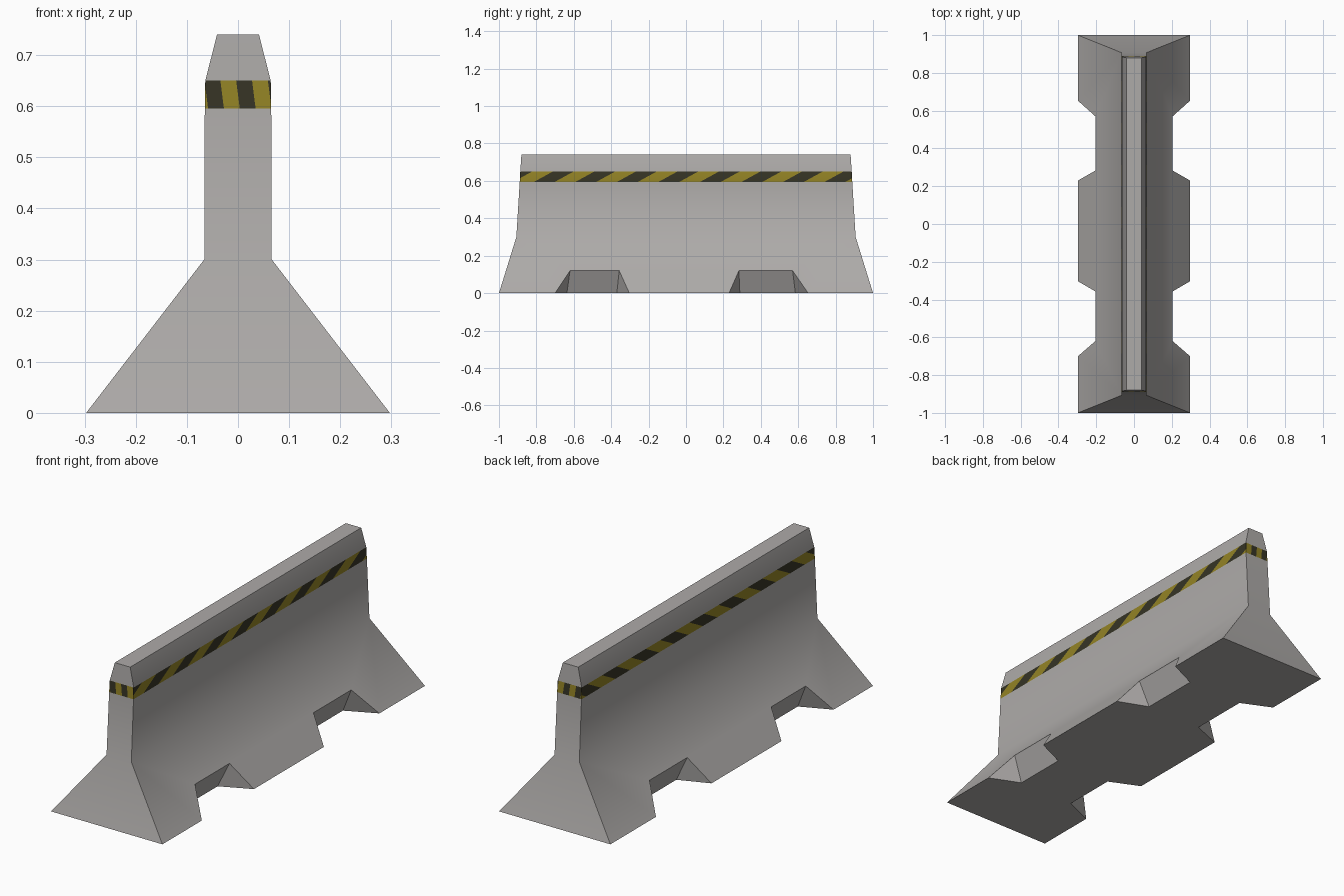
import bpy, bmesh, math
from mathutils import Vector

if "Cube" in bpy.data.objects:
    bpy.data.objects.remove(bpy.data.objects["Cube"])


def material(name, rgb):
    m = bpy.data.materials.new(name)
    m.diffuse_color = (*rgb, 1)
    m.use_nodes = True
    m.node_tree.nodes["Principled BSDF"].inputs["Base Color"].default_value = m.diffuse_color
    return m


# Profile levels: height, half width, half length
LEVELS = [(0, 0.297, 1.0), (0.30, 0.066, 0.907), (0.595, 0.065, 0.889),
          (0.65, 0.064, 0.886), (0.74, 0.041, 0.88)]
BAND = 2                      # the level where the striped band starts
# Foot notches: outer start, top start, top end, outer end, floor start, floor end (y)
NOTCHES = [(-0.70, -0.62, -0.357, -0.303, -0.637, -0.37),
           (0.23, 0.283, 0.57, 0.653, 0.288, 0.585)]
NOTCH_Z, FLOOR_X = 0.12, 0.15
FOOT_X = LEVELS[0][1]
NOTCH_X = FOOT_X + (LEVELS[1][1] - FOOT_X) * NOTCH_Z / LEVELS[1][0]

bm = bmesh.new()


def face(points):
    return bm.faces.new([bm.verts.new(p) for p in points])


floor = []
for s in (1, -1):
    # Lower slope with the notches cut out of its bottom edge
    slope, base = [(s * FOOT_X, -1, 0)], [(s * FOOT_X, -1, 0)]
    for a, b, c, d, e, f in NOTCHES:
        oa, od = (s * FOOT_X, a, 0), (s * FOOT_X, d, 0)
        tb, tc = (s * NOTCH_X, b, NOTCH_Z), (s * NOTCH_X, c, NOTCH_Z)
        fe, ff = (s * FLOOR_X, e, 0), (s * FLOOR_X, f, 0)
        slope += [oa, tb, tc, od]
        base += [oa, fe, ff, od]
        face([oa, fe, tb])
        face([od, tc, ff])
        face([fe, ff, tc, tb])
    slope.append((s * FOOT_X, 1, 0))
    base.append((s * FOOT_X, 1, 0))
    z, hx, hy = LEVELS[1]
    face(slope + [(s * hx, hy, z), (s * hx, -hy, z)])
    floor += base if s == 1 else base[::-1]

    # Upper side walls and both ends
    for i, ((z0, x0, y0), (z1, x1, y1)) in enumerate(zip(LEVELS, LEVELS[1:])):
        if i:
            face([(s * x0, -y0, z0), (s * x0, y0, z0), (s * x1, y1, z1), (s * x1, -y1, z1)])
        face([(-x0, s * y0, z0), (x0, s * y0, z0), (x1, s * y1, z1), (-x1, s * y1, z1)])
face(floor)
z, hx, hy = LEVELS[-1]
face([(-hx, -hy, z), (hx, -hy, z), (hx, hy, z), (-hx, hy, z)])
bmesh.ops.remove_doubles(bm, verts=bm.verts, dist=1e-5)
bmesh.ops.recalc_face_normals(bm, faces=bm.faces)

# Cut slanted hazard stripes into the band, then colour them alternately
z0, z1 = LEVELS[BAND][0], LEVELS[BAND + 1][0]
zm = (z0 + z1) / 2


def band_faces(axis):
    return [f for f in bm.faces if z0 < f.calc_center_median().z < z1
            and abs(f.normal[axis]) > 0.9]


# across axis, along axis, stripe width, slant over band height, first edge
for across, along, width, slant, start in ((0, 1, 0.111, 0.10, 0.015),
                                           (1, 0, 0.031, -0.007, -0.031)):
    k = slant / (z1 - z0)
    normal = Vector((0, 0, -k))
    normal[along] = 1
    for n in range(-10, 11):
        co = Vector((0, 0, zm))
        co[along] = start + n * width
        faces = band_faces(across)
        geom = set(faces)
        for f in faces:
            geom.update(f.edges, f.verts)
        bmesh.ops.bisect_plane(bm, geom=list(geom), dist=1e-5, plane_co=co, plane_no=normal)
    for f in band_faces(across):
        c = f.calc_center_median()
        n = math.floor((c[along] - k * (c.z - zm) - start) / width)
        f.material_index = 1 + n % 2

mesh = bpy.data.meshes.new("barrier")
bm.to_mesh(mesh)
bm.free()
barrier = bpy.data.objects.new("concrete_barrier", mesh)
bpy.context.collection.objects.link(barrier)
for m in (material("concrete grey", (0.42, 0.405, 0.395)),
          material("stripe yellow", (0.29, 0.225, 0.018)),
          material("stripe black", (0.036, 0.034, 0.018))):
    mesh.materials.append(m)

# Soft shading over the gentle bends, hard corners elsewhere
bpy.context.view_layer.objects.active = barrier
barrier.select_set(True)
bpy.ops.object.shade_smooth_by_angle(angle=math.radians(45))
